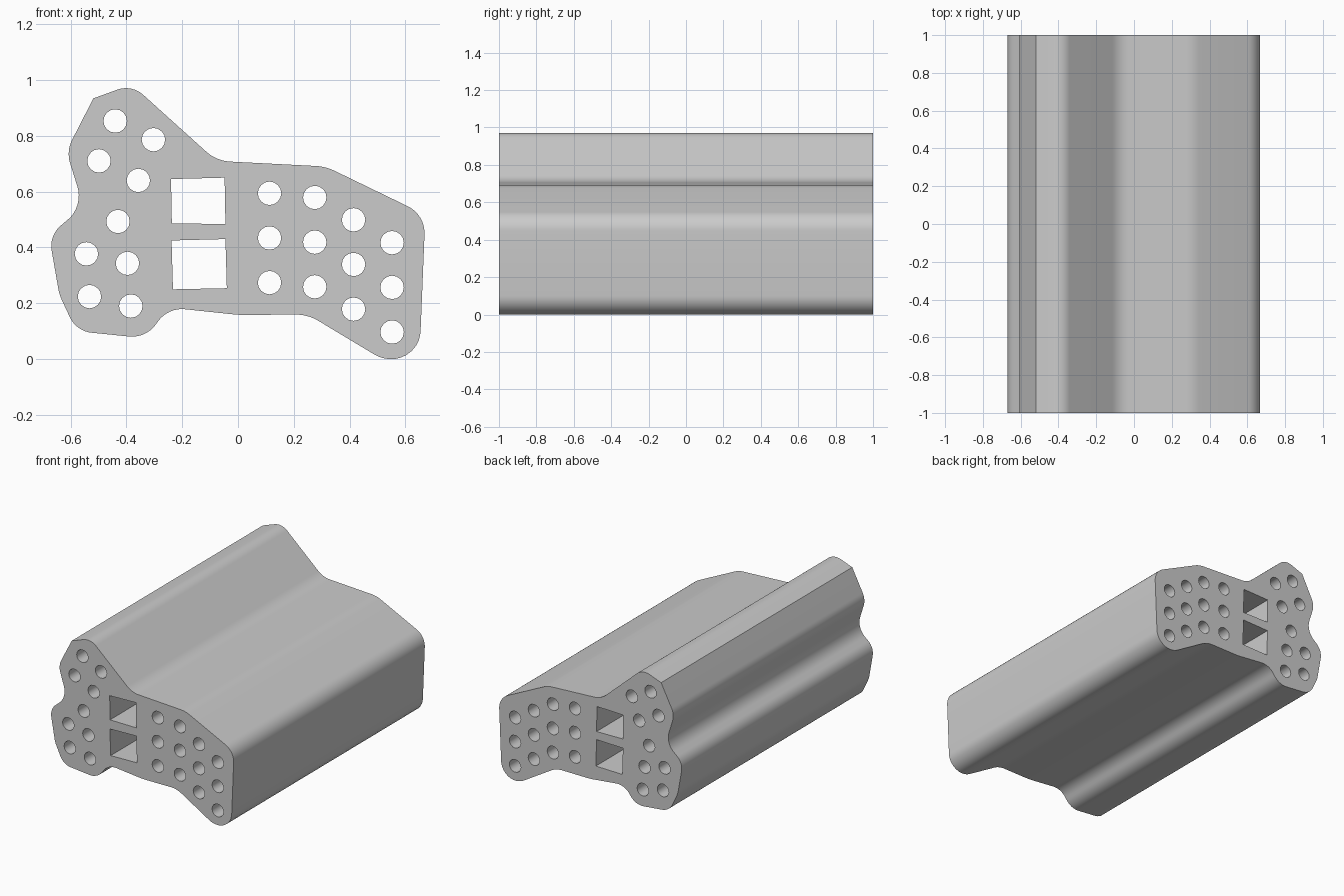
import bpy
import bmesh
import math
from mathutils import Vector

cube = bpy.data.objects.get("Cube")
if cube:
    bpy.data.objects.remove(cube, do_unlink=True)

LENGTH = 2.0
HOLE_RADIUS = 0.042
HOLE_SIDES = 16

# Outline corners: x, z, and how far the rounding reaches along each side
OUTLINE = [
    (-0.518, 0.934, 0), (-0.381, 0.984, 0.055), (-0.077, 0.71, 0.05),
    (0.314, 0.69, 0.035), (0.671, 0.517, 0.07), (0.65, 0.0, 0.1),
    (0.516, 0.0, 0.035), (0.25, 0.16, 0.045), (0.005, 0.158, 0.03),
    (-0.25, 0.185, 0.06), (-0.33, 0.075, 0.06), (-0.579, 0.1, 0.055),
    (-0.64, 0.231, 0.02), (-0.677, 0.443, 0.055), (-0.553, 0.547, 0.075),
    (-0.615, 0.745, 0.045),
]

# Two square channels between the two groups of round bores
CHANNELS = [
    [(-0.24, 0.645), (-0.048, 0.65), (-0.045, 0.484), (-0.237, 0.486)],
    [(-0.238, 0.425), (-0.045, 0.43), (-0.04, 0.254), (-0.233, 0.25)],
]

# Left group is irregular, right group is four columns of three
BORES = [
    (-0.44, 0.853), (-0.303, 0.786), (-0.498, 0.71), (-0.357, 0.64),
    (-0.43, 0.493), (-0.543, 0.377), (-0.396, 0.343), (-0.532, 0.224),
    (-0.384, 0.19),
]
for x, z in [(0.113, 0.594), (0.275, 0.579), (0.414, 0.499), (0.552, 0.417)]:
    BORES += [(x, z - 0.16 * row) for row in range(3)]


def rounded(corners, steps=8):
    """Replace each corner by a circular arc tangent to both sides."""
    points = []
    for i, (x, z, reach) in enumerate(corners):
        p = Vector((x, z))
        if not reach:
            points.append(p)
            continue
        before = Vector(corners[i - 1][:2])
        after = Vector(corners[(i + 1) % len(corners)][:2])
        start = p + (before - p).normalized() * reach
        end = p + (after - p).normalized() * reach
        middle = (start + end) / 2 - p
        centre = p + middle * (reach ** 2 / middle.length_squared)
        a, b = start - centre, end - centre
        for s in range(steps + 1):
            points.append(centre + a.lerp(b, s / steps).normalized() * a.length)
    return points


def circle(x, z):
    angles = [math.tau * i / HOLE_SIDES for i in range(HOLE_SIDES)]
    return [(x + HOLE_RADIUS * math.cos(t), z + HOLE_RADIUS * math.sin(t))
            for t in angles]


# Cross-section with holes, extruded front to back
bm = bmesh.new()
edges = []
for loop in [rounded(OUTLINE)] + CHANNELS + [circle(*c) for c in BORES]:
    verts = [bm.verts.new((x, -LENGTH / 2, z)) for x, z in loop]
    edges += [bm.edges.new((verts[i - 1], v)) for i, v in enumerate(verts)]
bmesh.ops.triangle_fill(bm, use_beauty=True, edges=edges, normal=(0, -1, 0))
result = bmesh.ops.extrude_face_region(bm, geom=bm.faces[:], use_keep_orig=True)
moved = [g for g in result["geom"] if isinstance(g, bmesh.types.BMVert)]
bmesh.ops.translate(bm, verts=moved, vec=(0, LENGTH, 0))
bmesh.ops.recalc_face_normals(bm, faces=bm.faces[:])
mesh = bpy.data.meshes.new("extruded_block")
bm.to_mesh(mesh)
bm.free()

block = bpy.data.objects.new("extruded_block", mesh)
bpy.context.collection.objects.link(block)

# Plain grey finish
grey = bpy.data.materials.new("plain_grey")
grey.use_nodes = True
colour = (0.6, 0.6, 0.6, 1)
grey.diffuse_color = colour
grey.node_tree.nodes["Principled BSDF"].inputs["Base Color"].default_value = colour
mesh.materials.append(grey)

bpy.ops.object.select_all(action="DESELECT")
block.select_set(True)
bpy.context.view_layer.objects.active = block
bpy.ops.object.shade_smooth_by_angle(angle=math.radians(30))
